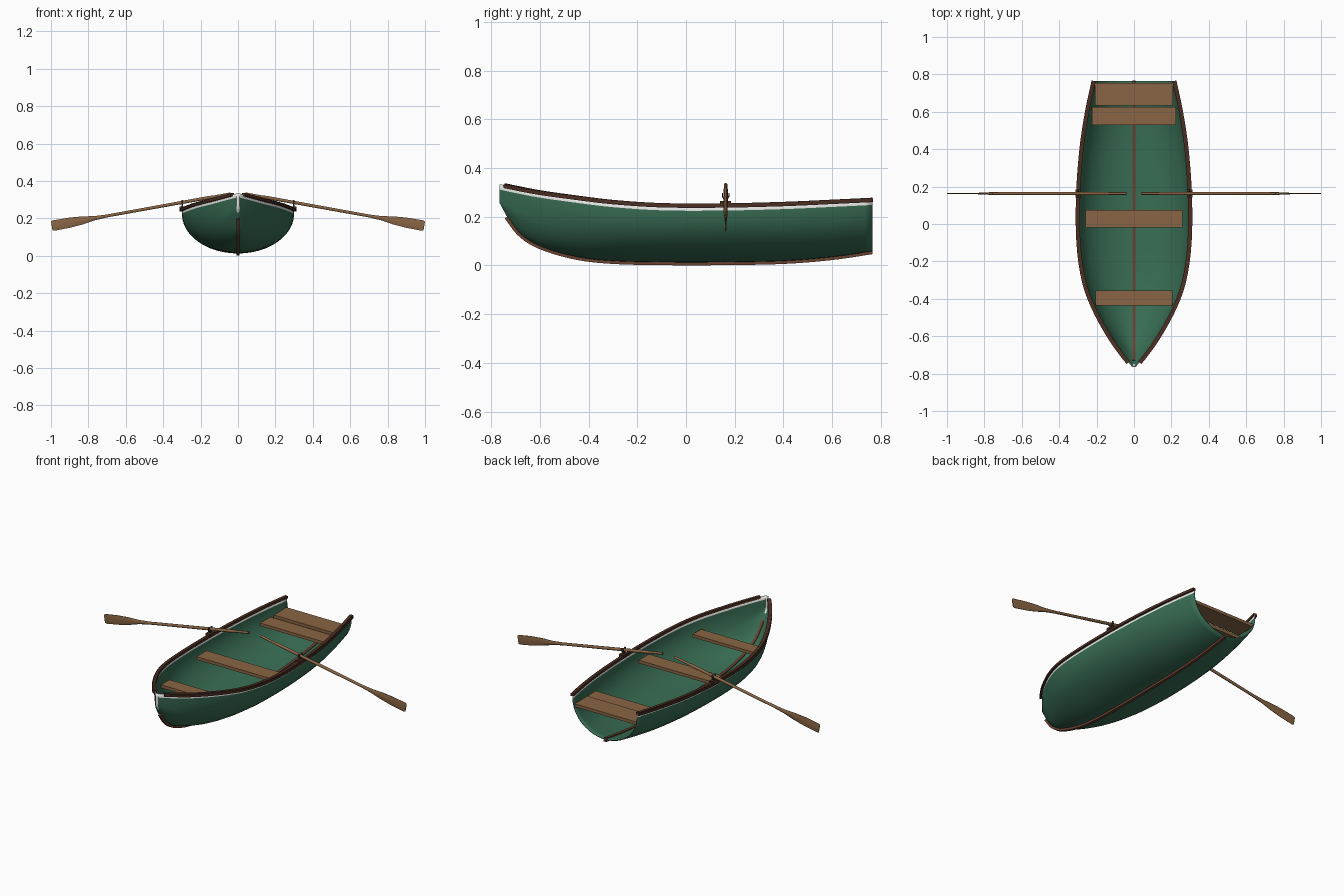
import bpy, bmesh, math
from mathutils import Vector

if "Cube" in bpy.data.objects:
    bpy.data.objects.remove(bpy.data.objects["Cube"])


def material(name, color):
    m = bpy.data.materials.new(name)
    m.use_nodes = True
    m.diffuse_color = (*color, 1)
    m.node_tree.nodes["Principled BSDF"].inputs["Base Color"].default_value = (*color, 1)
    return m


green = material("hull green", (0.04, 0.155, 0.09))
white = material("trim white", (0.8, 0.8, 0.78))
dark = material("dark rail wood", (0.07, 0.028, 0.016))
red_brown = material("keel wood", (0.14, 0.055, 0.03))
wood = material("plank wood", (0.25, 0.13, 0.058))
metal = material("dark metal", (0.04, 0.04, 0.045))


def build(name, bm, mats, smooth=None):
    mesh = bpy.data.meshes.new(name)
    bm.to_mesh(mesh)
    bm.free()
    for m in mats:
        mesh.materials.append(m)
    ob = bpy.data.objects.new(name, mesh)
    bpy.context.collection.objects.link(ob)
    if smooth:
        bpy.ops.object.select_all(action="DESELECT")
        ob.select_set(True)
        bpy.context.view_layer.objects.active = ob
        bpy.ops.object.shade_smooth_by_angle(angle=math.radians(smooth))
    return ob


def loft(name, rings, mat, smooth=None):
    """Closed tube through equal-sized rings of points, capped at both ends."""
    bm = bmesh.new()
    rows = [[bm.verts.new(p) for p in ring] for ring in rings]
    n = len(rows[0])
    for a, b in zip(rows, rows[1:]):
        for i in range(n):
            j = (i + 1) % n
            bm.faces.new((a[i], a[j], b[j], b[i]))
    bm.faces.new(rows[0])
    bm.faces.new(rows[-1])
    bmesh.ops.recalc_face_normals(bm, faces=bm.faces)
    return build(name, bm, [mat], smooth)


def box(name, center, size, mat):
    bm = bmesh.new()
    bmesh.ops.create_cube(bm, size=1)
    bmesh.ops.scale(bm, vec=size, verts=bm.verts)
    bmesh.ops.translate(bm, vec=center, verts=bm.verts)
    return build(name, bm, [mat])


def spline(rows, steps):
    """Catmull-Rom interpolation of equal-length number rows."""
    first = [2 * a - b for a, b in zip(rows[0], rows[1])]
    last = [2 * a - b for a, b in zip(rows[-1], rows[-2])]
    p = [first, *rows, last]
    out = []
    for k in range(1, len(p) - 2):
        for s in range(steps):
            t = s / steps
            out.append([b + t / 2 * (c - a + t * (2 * a - 5 * b + 4 * c - d + t * (3 * b - a - 3 * c + d)))
                        for a, b, c, d in zip(*p[k - 1:k + 3])])
    return out + [list(rows[-1])]


# Hull stations from stern to bow: sheer y, half width, sheer z, keel y, keel z
stations = spline([
    (.765, .215, .27, .765, .058),
    (.6, .25, .262, .6, .034),
    (.4, .28, .253, .4, .018),
    (.15, .298, .247, .15, .013),
    (-.1, .296, .248, -.1, .013),
    (-.3, .268, .261, -.3, .018),
    (-.45, .215, .279, -.45, .035),
    (-.6, .133, .3, -.59, .075),
    (-.7, .063, .319, -.675, .125),
    (-.765, .009, .333, -.735, .2),
], 5)

# Hull shell with a pale sheer stripe as its top strake
SEG, STRIPE = 12, .022
bm = bmesh.new()
grid = []
for ys, w, zs, yk, zk in stations:
    half = []
    for i in range(SEG + 1):
        a = math.pi / 2 * i / SEG
        f = 1 - math.cos(a)
        y = yk + (ys - yk) * min(1, 2 * f)
        half.append((w * math.sin(a), y, zk + (zs - STRIPE - zk) * f))
    half.append((w, ys, zs))
    section = [(-x, y, z) for x, y, z in reversed(half[1:])] + half
    grid.append([bm.verts.new(p) for p in section])
count = len(grid[0])
for a, b in zip(grid, grid[1:]):
    for i in range(count - 1):
        face = bm.faces.new((a[i], a[i + 1], b[i + 1], b[i]))
        face.material_index = int(i in (0, count - 2))
# Narrow stem cap
bow = grid[-1]
for i in range(SEG + 1):
    ids = (i, i + 1, count - 2 - i, count - 1 - i)
    quad = [bow[k] for k in dict.fromkeys(ids)]
    face = bm.faces.new(quad)
    face.material_index = int(min(v.co.z for v in quad) > .23)
hull = build("hull", bm, [green, white], 40)
shell = hull.modifiers.new("thickness", "SOLIDIFY")
shell.thickness = .005
shell.offset = -1

# Keel and stem strip, standing proud inside and out
path = [Vector((0, s[3], s[4])) for s in stations]
rings = []
for i, p in enumerate(path):
    d = (path[min(i + 1, len(path) - 1)] - path[max(i - 1, 0)]).normalized()
    n = Vector((0, d.z, -d.y))
    rings.append([p + n * h + Vector((x, 0, 0)) for x, h in
                  ((-.008, -.012), (.008, -.012), (.008, .011), (-.008, .011))])
loft("keel", rings, red_brown, 30)

# Gunwales following the sheer line, with a slimmer rub strip outside
sheer = [Vector((s[1], s[0], s[2])) for s in stations if s[1] > .02]


def rail(name, side, profile):
    rings = []
    for i, p in enumerate(sheer):
        d = sheer[min(i + 1, len(sheer) - 1)] - sheer[max(i - 1, 0)]
        n = Vector((-d.y, d.x, 0)).normalized()
        ring = [p + n * o + Vector((0, 0, h)) for o, h in profile]
        rings.append([(v.x * side, v.y, v.z) for v in ring])
    loft(name, rings, dark, 30)


def rect(o0, o1, h0, h1):
    return (o0, h0), (o1, h0), (o1, h1), (o0, h1)


for side, label in ((1, "left"), (-1, "right")):
    rail(label + "_gunwale", side, rect(-.01, .008, -.007, .008))
    rail(label + "_rub_strip", side, rect(.001, .012, -.01, .004))

# Bench planks: y from, y to, half width, top z
for name, y0, y1, w, z in (("bow_bench", -.435, -.355, .205, .205),
                           ("middle_bench", -.02, .075, .26, .2),
                           ("rear_bench", .53, .626, .225, .2),
                           ("stern_bench", .634, .755, .208, .213)):
    box(name, (0, (y0 + y1) / 2, z - .009), (2 * w, y1 - y0, .018), wood)

# Oars: flattened rings along a sloping shaft: distance, half depth, half height
OAR_Y = .163


def oar_z(x):
    return .332 - .18 * (x - .04)


for side, label in ((1, "left"), (-1, "right")):
    rings = []
    for x, ry, rz in ((.04, .007, .007), (.13, .007, .007), (.15, .009, .009),
                      (.7, .008, .008), (.77, .007, .012), (.83, .004, .022),
                      (.9, .003, .028), (.985, .003, .029), (.996, .002, .025)):
        ring = []
        for k in range(10):
            a = math.tau * k / 10
            s = rz * math.sin(a)
            ring.append((side * (x + .17 * s), OAR_Y + ry * math.cos(a), oar_z(x) + s))
        rings.append(ring)
    loft(label + "_oar", rings, wood, 50)

    # Oarlock: block on the rail, pin and a U-shaped fork
    box(label + "_oarlock_block", (side * .298, OAR_Y, .257), (.03, .045, .014), dark)
    box(label + "_oarlock_pin", (side * .298, OAR_Y, .266), (.009, .009, .016), metal)
    rings = []
    for k in range(9):
        a = math.pi * (1 + k / 8)
        c, s = math.cos(a), math.sin(a)
        rings.append([(side * (.298 + dx), OAR_Y + r * c, .287 + 1.1 * r * s + (.01 if k in (0, 8) else 0))
                      for dx, r in ((-.005, .011), (.005, .011), (.005, .016), (-.005, .016))])
    loft(label + "_oarlock_fork", rings, metal, 40)
